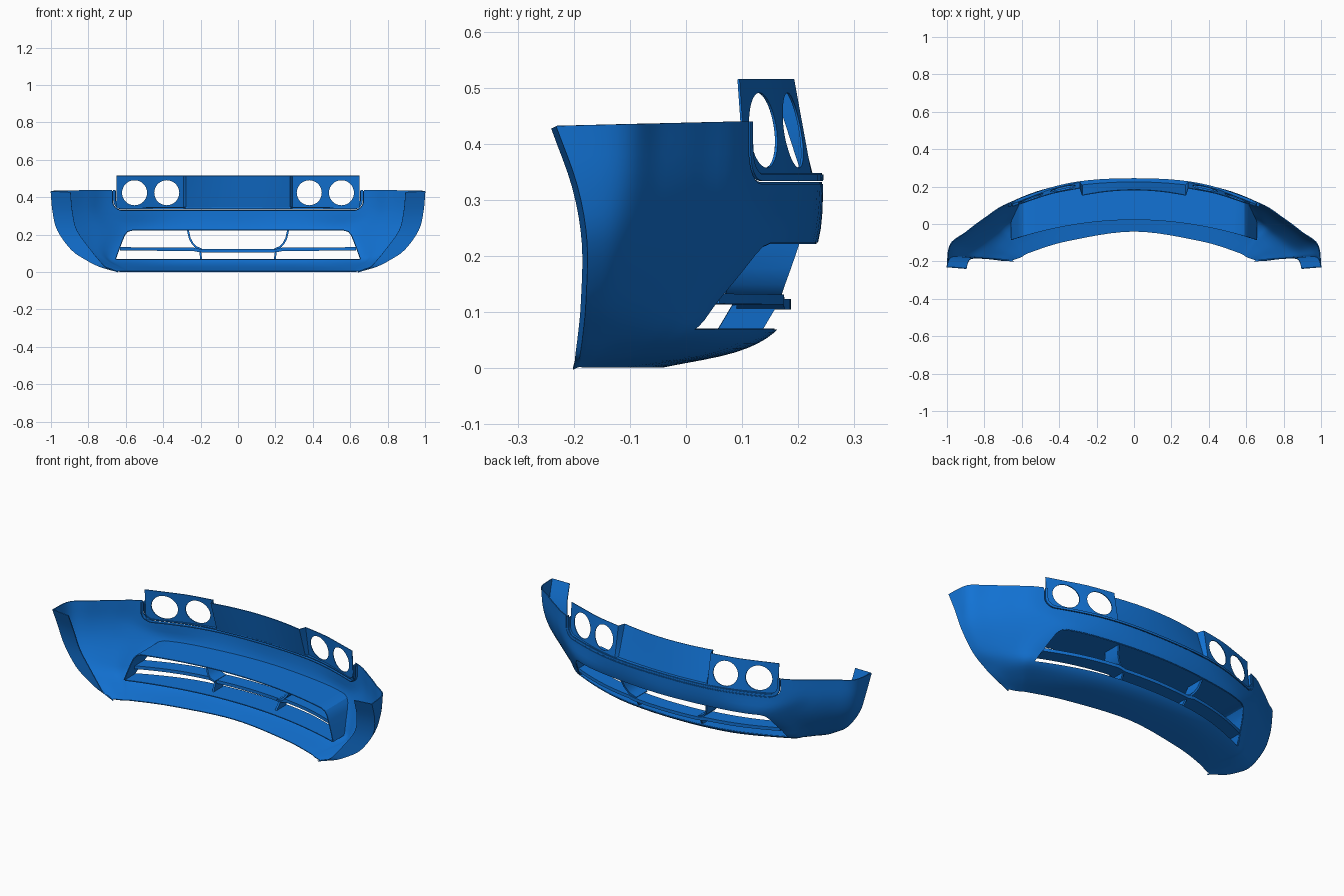
import bpy, bmesh, math
from mathutils import Vector
from mathutils.bvhtree import BVHTree

if "Cube" in bpy.data.objects:
    bpy.data.objects.remove(bpy.data.objects["Cube"])

paint = bpy.data.materials.new("blue_paint")
paint.diffuse_color = (0.006, 0.17, 0.66, 1)
paint.use_nodes = True
paint.node_tree.nodes["Principled BSDF"].inputs["Base Color"].default_value = paint.diffuse_color

def cr(pts, n):
    """Catmull-Rom through tuples; start is mirrored in x so centre stays smooth."""
    p = [Vector(q) for q in pts]
    first = p[1].copy()
    first.x = -first.x
    p = [first] + p + [2 * p[-1] - p[-2]]
    out = []
    for i in range(1, len(p) - 2):
        a, b, c, d = p[i - 1:i + 3]
        for k in range(n):
            t = k / n
            out.append(0.5 * (2 * b + (c - a) * t + (2 * a - 5 * b + 4 * c - d) * t * t
                              + (3 * b - a - 3 * c + d) * t ** 3))
    return out + [p[-2]]

def lerp_table(tab, x):
    for (x0, y0), (x1, y1) in zip(tab, tab[1:]):
        if x <= x1:
            return y0 + (y1 - y0) * (x - x0) / (x1 - x0)
    return tab[-1][1]

def grid(name, rows, thick):
    n = len(rows[0])
    verts = [tuple(v) for r in rows for v in r]
    faces = [(i * n + j, i * n + j + 1, (i + 1) * n + j + 1, (i + 1) * n + j)
             for i in range(len(rows) - 1) for j in range(n - 1)]
    me = bpy.data.meshes.new(name)
    me.from_pydata(verts, [], faces)
    me.materials.append(paint)
    ob = bpy.data.objects.new(name, me)
    bpy.context.collection.objects.link(ob)
    s = ob.modifiers.new("thickness", 'SOLIDIFY')
    s.thickness, s.offset = thick, 0
    return ob

def prism(outline, y0=-0.6, y1=0.6):
    """Cutter: closed xz outline pushed along y."""
    bm = bmesh.new()
    f = bm.faces.new([bm.verts.new((x, y0, z)) for x, z in outline])
    r = bmesh.ops.extrude_face_region(bm, geom=[f])
    bmesh.ops.translate(bm, vec=(0, y1 - y0, 0),
                        verts=[g for g in r['geom'] if isinstance(g, bmesh.types.BMVert)])
    bmesh.ops.recalc_face_normals(bm, faces=bm.faces)
    me = bpy.data.meshes.new("cutter")
    bm.to_mesh(me)
    ob = bpy.data.objects.new("cutter", me)
    bpy.context.collection.objects.link(ob)
    ob.hide_render = True
    return ob

def finish(ob, cutters=()):
    for c in cutters:
        b = ob.modifiers.new("cut", 'BOOLEAN')
        b.object, b.operation, b.solver = c, 'DIFFERENCE', 'EXACT'
    bpy.ops.object.select_all(action='DESELECT')
    bpy.context.view_layer.objects.active = ob
    ob.select_set(True)
    for m in list(ob.modifiers):
        bpy.ops.object.modifier_apply(modifier=m.name)
    for c in cutters:
        bpy.data.objects.remove(c)
    bpy.ops.object.shade_smooth_by_angle(angle=math.radians(30))

# Bumper skin: plan curves at several heights, lofted
levels = [
    (.44,  [(0, .240), (.35, .213), (.66, .115), (.80, .03), (.90, -.045), (.982, -.11), (1, -.23)]),
    (.325, [(0, .242), (.35, .216), (.66, .115), (.80, .025), (.90, -.05), (.97, -.11), (.99, -.192)]),
    (.225, [(0, .233), (.35, .204), (.57, .148), (.75, .03), (.87, -.06), (.94, -.12), (.965, -.175)]),
    (.12,  [(0, .19), (.35, .155), (.63, .058), (.75, -.03), (.83, -.1), (.87, -.14), (.89, -.177)]),
    (.065, [(0, .155), (.35, .12), (.645, .012), (.71, -.05), (.76, -.11), (.79, -.15), (.81, -.182)]),
    (.03,  [(0, .085), (.35, .05), (.6, -.06), (.65, -.1), (.69, -.14), (.72, -.165), (.74, -.187)]),
    (.004, [(0, -.04), (.35, -.09), (.55, -.15), (.60, -.175), (.62, -.183), (.635, -.188), (.65, -.193)]),
]
curves = []
for z, pts in levels:
    c = cr([(x, y, z) for x, y in pts], 6)
    if z > .4:
        for p in c:
            p.z -= .008 * max(0, (.1 - p.y) / .33)
    inward = .1 * min(1, z / .1)                     # wheel-arch return flange
    e = c[-1]
    c.append(Vector((e.x - inward - .005, e.y - .008, e.z - .004)))
    curves.append(c)
cols = []
for j in range(len(curves[0])):
    p = [c[j] for c in curves]
    p = [2 * p[0] - p[1]] + p + [2 * p[-1] - p[-2]]
    col = []
    for i in range(1, len(p) - 2):
        a, b, c, d = p[i - 1:i + 3]
        for k in range(4):
            t = k / 4
            col.append(0.5 * (2 * b + (c - a) * t + (2 * a - 5 * b + 4 * c - d) * t * t
                              + (3 * b - a - 3 * c + d) * t ** 3))
    cols.append(col + [p[-2]])
mirror = [[Vector((-v.x, v.y, v.z)) for v in c] for c in reversed(cols[1:])]
skin = grid("bumper_skin", mirror + cols, .005)
bvh = BVHTree.FromPolygons([v.co for v in skin.data.vertices],
                           [p.vertices[:] for p in skin.data.polygons])

def face_y(x, z):
    hit = bvh.ray_cast(Vector((x, 1, z)), Vector((0, -1, 0)))[0]
    return hit.y if hit else 0.0

def sym(half):
    """Half outline (x>0, from outside end to centre side) to a full one."""
    return half + [(-x, z) for x, z in reversed(half)]

def arc(cx, cz, r, a0, a1, n=6):
    return [(cx + r * math.cos(math.radians(a0 + (a1 - a0) * i / n)),
             cz + r * math.sin(math.radians(a0 + (a1 - a0) * i / n))) for i in range(n + 1)]

def u_shape(w, z, r):
    return sym([(w, .434)] + arc(w - r, z + r, r, 0, -90))

def ribbon(name, path, depth=None, inset=0.0, thick=.005, rear=None):
    """Sheet following an xz path on the skin and running back by depth or to a rear curve."""
    pts = []
    for (x0, z0), (x1, z1) in zip(path, path[1:]):
        n = max(1, int(math.hypot(x1 - x0, z1 - z0) / .04))
        pts += [(x0 + (x1 - x0) * i / n, z0 + (z1 - z0) * i / n) for i in range(n)]
    pts.append(path[-1])
    rows = []
    for x, z in pts:
        y = face_y(x, z) - inset
        rows.append([(x, y, z), (x, rear(x) if rear else y - depth, z)])
    finish(grid(name, rows, thick))

# Openings: headlight notch, shadow groove around it, lower intake
notch = u_shape(.655, .345, .045)
notch_cut = [(.655, .6)] + notch + [(-.655, .6)]
outer, inner = u_shape(.673, .328, .055), u_shape(.667, .334, .05)
groove_cut = [(.673, .6)] + outer + [(-.673, .6), (-.667, .6)] + inner[::-1] + [(.667, .6)]
intake = sym([(.655, .069), (.637, .12), (.618, .17), (.605, .2), (.59, .217), (.565, .224)])
finish(skin, [prism(notch_cut), prism(groove_cut), prism(intake)])

# Ledges behind the openings; the intake is a deep duct
def duct_rear(x):
    return .022 - .25 * x * x

ribbon("headlight_ledge", notch, .022)
ribbon("groove_backing", u_shape(.672, .329, .055), .02)
ribbon("intake_duct", intake, rear=duct_rear)
ribbon("lower_lip_ledge", [(-.65, .068), (.65, .068)], rear=duct_rear)

# Intake slat and fins
ribbon("intake_slat", sym([(.632, .124), (.24, .122), (.2, .114)]), .085, 0, .018)
for s in (1, -1):
    ribbon("upper_fin", [(s * .268, .224), (s * .258, .18), (s * .243, .152),
                         (s * .225, .133), (s * .195, .122)], .1, .012, .01)
    ribbon("lower_fin", [(s * .203, .113), (s * .197, .07)], .08, .012, .01)

# Headlight panel with a slightly recessed, leaning middle section
lamp = [(.285, .208), (.38, .189), (.45, .172), (.55, .136), (.66, .096)]
def panel_y(x, z):
    x = abs(x)
    f = (z - .34) / .175
    if x < .282:
        return (.225 - .2 * x * x) * (1 - f) + (.182 - .38 * x * x) * f
    tilt = .032 - .02 * (x - .285) / .37
    return lerp_table(lamp, x) - tilt * (f - .5)
half = [.06 * i for i in range(5)] + [.277] + [.29 + .037 * i for i in range(11)]
half[-1] = .65
xs = [-x for x in reversed(half[1:])] + half
panel = grid("headlight_panel",
             [[(x, panel_y(x, .34 + .035 * k), .34 + .035 * k) for k in range(6)] for x in xs], .004)
holes = [prism(arc(s * x, .424, .067, 0, 360 - 360 / 32, 31)) for s in (1, -1) for x in (.381, .553)]
finish(panel, holes)
